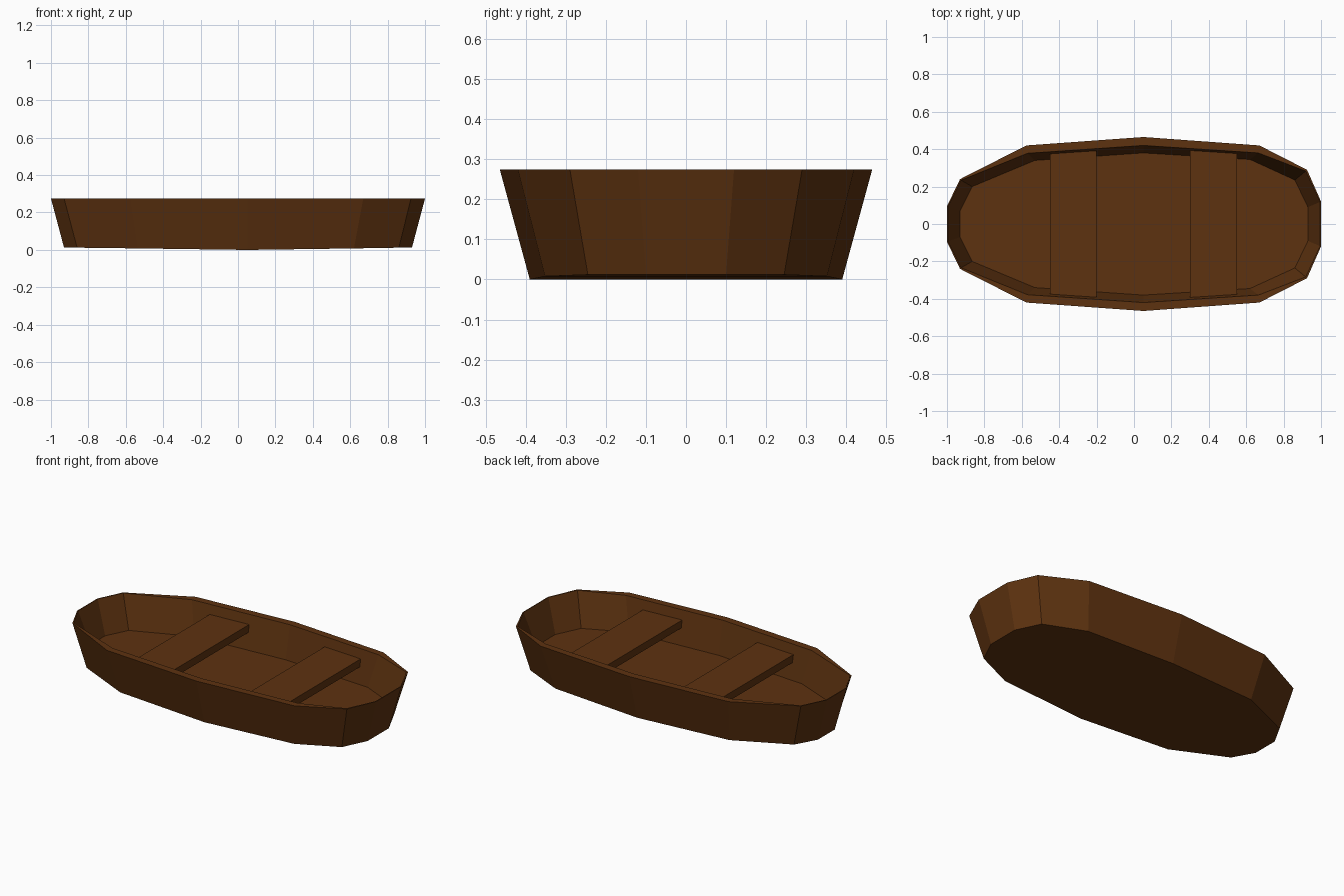
import bpy, bmesh

if "Cube" in bpy.data.objects:
    bpy.data.objects.remove(bpy.data.objects["Cube"])

wood = bpy.data.materials.new("brown_wood")
wood.diffuse_color = (0.11, 0.032, 0.005, 1)
wood.use_nodes = True
wood.node_tree.nodes["Principled BSDF"].inputs["Base Color"].default_value = wood.diffuse_color


def finish(name, bm):
    bmesh.ops.recalc_face_normals(bm, faces=bm.faces)
    mesh = bpy.data.meshes.new(name)
    bm.to_mesh(mesh)
    bm.free()
    mesh.materials.append(wood)
    obj = bpy.data.objects.new(name, mesh)
    bpy.context.collection.objects.link(obj)
    return obj


# Half outlines (x, y, z) from stern to bow; the other half is mirrored in y
keel = [(-0.93, 0.08, 0.012), (-0.86, 0.205, 0.012), (-0.535, 0.352, 0.008), (0.05, 0.39, 0),
        (0.62, 0.352, 0.008), (0.86, 0.245, 0.012), (0.93, 0.10, 0.012)]
outer_rim = [(-1, 0.095, 0.275), (-0.93, 0.24, 0.275), (-0.575, 0.42, 0.275), (0.05, 0.465, 0.275),
             (0.67, 0.42, 0.275), (0.925, 0.29, 0.275), (1, 0.12, 0.275)]
inner_rim = [(-0.995, 0.093, 0.275), (-0.925, 0.234, 0.275), (-0.57, 0.378, 0.275), (0.05, 0.42, 0.275),
             (0.665, 0.38, 0.275), (0.918, 0.283, 0.275), (0.995, 0.118, 0.275)]
floor = [(-0.93, 0.07, 0.08), (-0.865, 0.2, 0.08), (-0.53, 0.34, 0.08), (0.05, 0.38, 0.08),
         (0.62, 0.345, 0.08), (0.86, 0.235, 0.08), (0.93, 0.09, 0.08)]

# Hull: outside wall, rim, inside wall, then bottom and floor strips
bm = bmesh.new()
rings = []
for half in (keel, outer_rim, inner_rim, floor):
    points = half + [(x, -y, z) for x, y, z in reversed(half)]
    rings.append([bm.verts.new(p) for p in points])
n = len(rings[0])
for a, b in zip(rings, rings[1:]):
    for i in range(n):
        j = (i + 1) % n
        bm.faces.new((a[i], a[j], b[j], b[i]))
for ring in (rings[0], rings[-1]):
    for i in range(n // 2 - 1):
        bm.faces.new((ring[i], ring[i + 1], ring[n - 2 - i], ring[n - 1 - i]))
finish("hull", bm)


# Seats: planks whose ends follow the hull sides
def seat(name, x0, x1, y0, y1, low=0.175, high=0.22):
    bm = bmesh.new()
    outline = [(x0, -y0), (x1, -y1), (x1, y1), (x0, y0)]
    face = bm.faces.new([bm.verts.new((x, y, low)) for x, y in outline])
    top = bmesh.ops.extrude_face_region(bm, geom=[face])["geom"]
    bmesh.ops.translate(bm, vec=(0, 0, high - low),
                        verts=[v for v in top if isinstance(v, bmesh.types.BMVert)])
    if not any(f.normal.z < 0 and f.calc_center_median().z < low + 0.001 for f in bm.faces):
        flat = [v for v in bm.verts if v.co.z < low + 0.001]
        if not any(all(v in flat for v in f.verts) for f in bm.faces):
            bmesh.ops.contextual_create(bm, geom=flat)
    finish(name, bm)


seat("rear_seat", -0.45, -0.20, 0.38, 0.397)
seat("front_seat", 0.30, 0.55, 0.397, 0.384)
